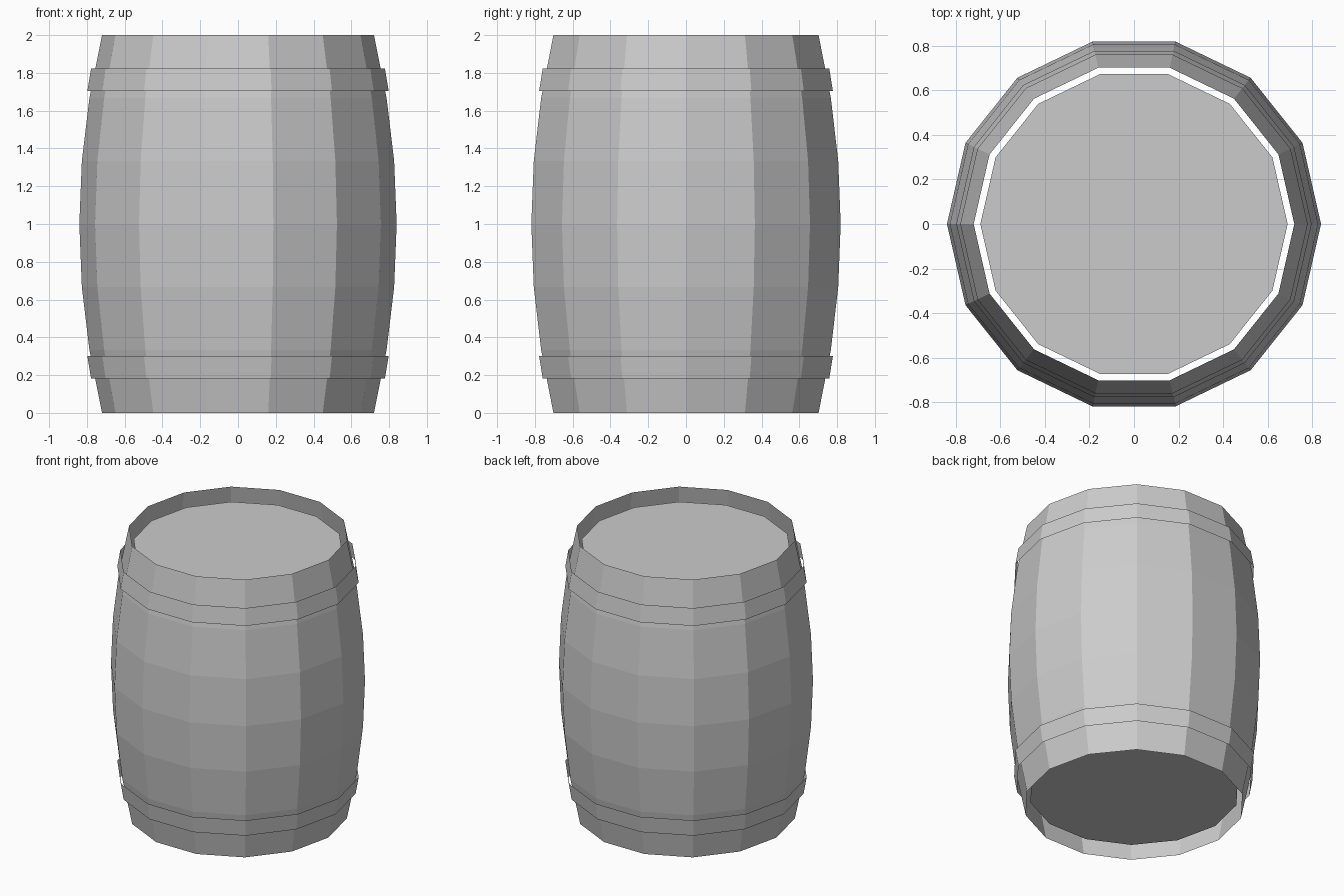
import bpy
import bmesh
from math import cos, sin, tau

SIDES = 14
HEIGHT = 2.0
MID_RADIUS = 0.84
END_RADIUS = 0.72

if "Cube" in bpy.data.objects:
    bpy.data.objects.remove(bpy.data.objects["Cube"], do_unlink=True)

# One plain grey for the whole barrel
grey = bpy.data.materials.new("plain_grey")
grey.use_nodes = True
colour = (0.6, 0.6, 0.6, 1)
grey.diffuse_color = colour
grey.node_tree.nodes["Principled BSDF"].inputs["Base Color"].default_value = colour


def add_ring(bm, radius, z):
    angles = [tau * i / SIDES for i in range(SIDES)]
    return [bm.verts.new((radius * cos(a), radius * sin(a), z)) for a in angles]


def finish(bm, name):
    mesh = bpy.data.meshes.new(name)
    bm.to_mesh(mesh)
    bm.free()
    mesh.materials.append(grey)
    obj = bpy.data.objects.new(name, mesh)
    bpy.context.collection.objects.link(obj)
    return obj


def add_band(name, profile):
    """Open faceted wall through (radius, z) points, listed upwards."""
    bm = bmesh.new()
    rings = [add_ring(bm, r, z) for r, z in profile]
    for low, high in zip(rings, rings[1:]):
        for i in range(SIDES):
            j = (i + 1) % SIDES
            bm.faces.new((low[i], low[j], high[j], high[i]))
    return finish(bm, name)


def add_disc(name, radius, z, facing_up):
    bm = bmesh.new()
    ring = add_ring(bm, radius, z)
    bm.faces.new(ring if facing_up else ring[::-1])
    return finish(bm, name)


# Bulging stave wall, open at both ends
steps = 6
stave_profile = []
for k in range(steps + 1):
    t = 2 * k / steps - 1
    radius = MID_RADIUS - (MID_RADIUS - END_RADIUS) * t * t
    stave_profile.append((radius, HEIGHT * k / steps))
add_band("stave_wall", stave_profile)

# Hoops standing slightly off the wall
add_band("upper_hoop", [(0.798, 1.703), (0.778, 1.822)])
add_band("lower_hoop", [(0.778, 0.183), (0.798, 0.302)])

# Recessed end boards, a little smaller than the opening
add_disc("top_board", 0.69, HEIGHT - 0.095, True)
add_disc("bottom_board", 0.69, 0.095, False)
